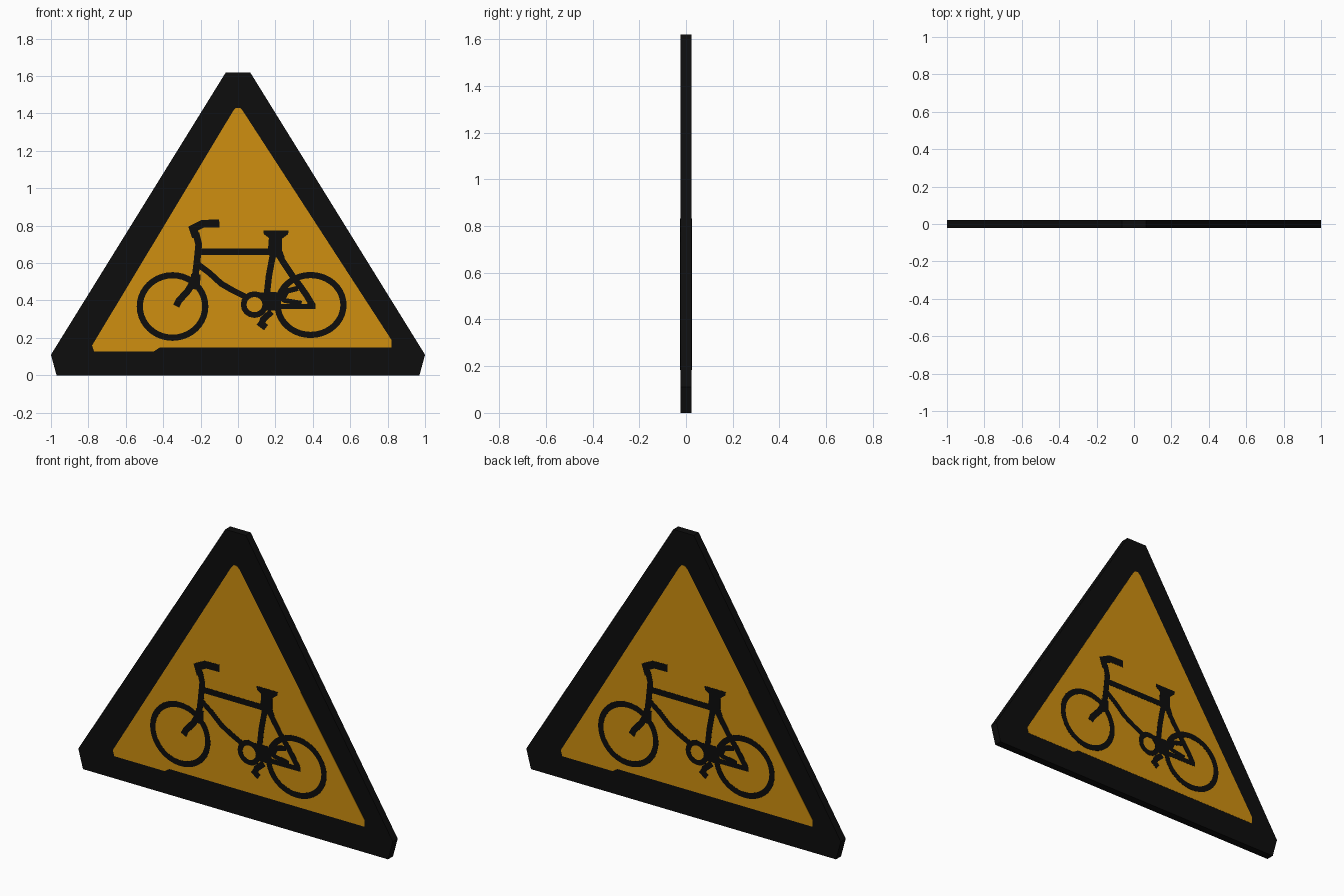
import bpy, bmesh, math
from mathutils import Vector

if "Cube" in bpy.data.objects:
    bpy.data.objects.remove(bpy.data.objects["Cube"])

HALF = 0.0225            # half thickness of the board
PANEL_Y = -0.0238        # face of the painted panel
BIKE_Y = -0.025          # face of the symbol


def material(name, rgb):
    m = bpy.data.materials.new(name)
    m.diffuse_color = (*rgb, 1)
    m.use_nodes = True
    m.node_tree.nodes["Principled BSDF"].inputs["Base Color"].default_value = m.diffuse_color
    return m


black = material("black", (0.004, 0.004, 0.004))
amber = material("amber", (0.62, 0.275, 0.005))


def finish(name, bm, mat):
    me = bpy.data.meshes.new(name)
    bm.to_mesh(me)
    bm.free()
    me.materials.append(mat)
    ob = bpy.data.objects.new(name, me)
    bpy.context.collection.objects.link(ob)
    return ob


def both_sides(ob, thick):
    """Give a front decal thickness and repeat it, turned round, on the back."""
    s = ob.modifiers.new("thickness", 'SOLIDIFY')
    s.thickness = thick
    s.offset = -1
    back = ob.copy()
    back.name = ob.name + "_back"
    back.rotation_euler.z = math.pi
    bpy.context.collection.objects.link(back)


def face_front(bm):
    bm.normal_update()
    for f in bm.faces:
        if f.normal.y > 0:
            f.normal_flip()


def plate(name, pts, y, mat, thick):
    bm = bmesh.new()
    bm.faces.new([bm.verts.new((x, y, z)) for x, z in pts])
    face_front(bm)
    both_sides(finish(name, bm, mat), thick)


def stroke(name, pts, width, closed=False):
    """Flat mitred ribbon along a path."""
    p = [Vector(q) for q in pts]
    n = len(p)
    bm = bmesh.new()
    rows = []
    for i in range(n):
        a = p[i] - p[i - 1] if (i > 0 or closed) else p[1] - p[0]
        b = p[(i + 1) % n] - p[i] if (i < n - 1 or closed) else a
        a, b = a.normalized(), b.normalized()
        t = (a + b).normalized()
        k = width / 2 / max(0.6, t.dot(a))
        nrm = Vector((-t.y, t.x)) * k
        rows.append([bm.verts.new((q.x, BIKE_Y, q.y)) for q in (p[i] + nrm, p[i] - nrm)])
    for i in range(n if closed else n - 1):
        r, s = rows[i], rows[(i + 1) % n]
        bm.faces.new((r[0], r[1], s[1], s[0]))
    face_front(bm)
    both_sides(finish(name, bm, black), 0.001)


def ring(name, cx, cz, rx, rz, width, n=40):
    stroke(name, [(cx + rx * math.cos(2 * math.pi * i / n),
                   cz + rz * math.sin(2 * math.pi * i / n)) for i in range(n)], width, True)


# black triangular board with clipped corners
outline = [(-0.97, 0), (0.97, 0), (1, 0.11), (0.065, 1.62), (-0.065, 1.62), (-1, 0.11)]
bm = bmesh.new()
base = bm.faces.new([bm.verts.new((x, -HALF, z)) for x, z in outline])
ext = bmesh.ops.extrude_face_region(bm, geom=[base], use_keep_orig=True)
bmesh.ops.translate(bm, vec=(0, 2 * HALF, 0),
                    verts=[v for v in ext["geom"] if isinstance(v, bmesh.types.BMVert)])
bmesh.ops.recalc_face_normals(bm, faces=bm.faces)
finish("sign_board", bm, black)

# amber field
plate("amber_panel", [(-0.77, 0.128), (-0.45, 0.128), (-0.42, 0.148), (0.82, 0.148), (0.82, 0.19),
                      (0.025, 1.415), (0.01, 1.43), (-0.01, 1.43), (-0.025, 1.415), (-0.78, 0.16)],
      PANEL_Y, amber, 0.001)

# wheels and chain ring
ring("front_wheel", -0.35, 0.368, 0.175, 0.167, 0.033)
ring("rear_wheel", 0.388, 0.376, 0.176, 0.160, 0.033)
ring("chain_ring", 0.088, 0.378, 0.058, 0.056, 0.03, 16)

# fork, stem and handlebar
stroke("fork", [(-0.33, 0.37), (-0.315, 0.4), (-0.265, 0.455), (-0.23, 0.52), (-0.22, 0.6), (-0.21, 0.7),
                (-0.225, 0.76)], 0.036)
stroke("fork_crown", [(-0.228, 0.46), (-0.226, 0.54)], 0.05)
stroke("handlebar", [(-0.225, 0.74), (-0.24, 0.785), (-0.19, 0.81), (-0.1, 0.812)], 0.042)

# frame tubes
stroke("top_tube", [(-0.21, 0.661), (0.2, 0.661)], 0.034)
stroke("down_tube", [(-0.21, 0.59), (-0.15, 0.545), (-0.09, 0.49), (-0.03, 0.455), (0.04, 0.42)], 0.032)
stroke("seat_tube", [(0.19, 0.66), (0.18, 0.61), (0.165, 0.53), (0.155, 0.44), (0.175, 0.37)], 0.034)
stroke("seat_stay", [(0.215, 0.65), (0.245, 0.6), (0.285, 0.54), (0.33, 0.48), (0.365, 0.43),
                     (0.4, 0.372)], 0.034)
stroke("chain_stay", [(0.17, 0.367), (0.415, 0.369)], 0.028)
stroke("upper_stay", [(0.1, 0.43), (0.2, 0.432), (0.25, 0.4), (0.34, 0.385)], 0.026)
stroke("rear_sprocket_arc", [(0.235, 0.4), (0.26, 0.45), (0.32, 0.465)], 0.028)
stroke("hub_block", [(0.15, 0.385), (0.225, 0.385)], 0.075)

# saddle
plate("saddle", [(0.135, 0.775), (0.27, 0.775), (0.268, 0.755), (0.235, 0.73), (0.235, 0.67), (0.25, 0.63),
                 (0.17, 0.63), (0.16, 0.67), (0.165, 0.735), (0.138, 0.755)], BIKE_Y, black, 0.001)

# crank and pedal
stroke("crank", [(0.18, 0.34), (0.135, 0.3), (0.125, 0.27)], 0.034)
stroke("pedal", [(0.11, 0.285), (0.15, 0.255)], 0.036)
